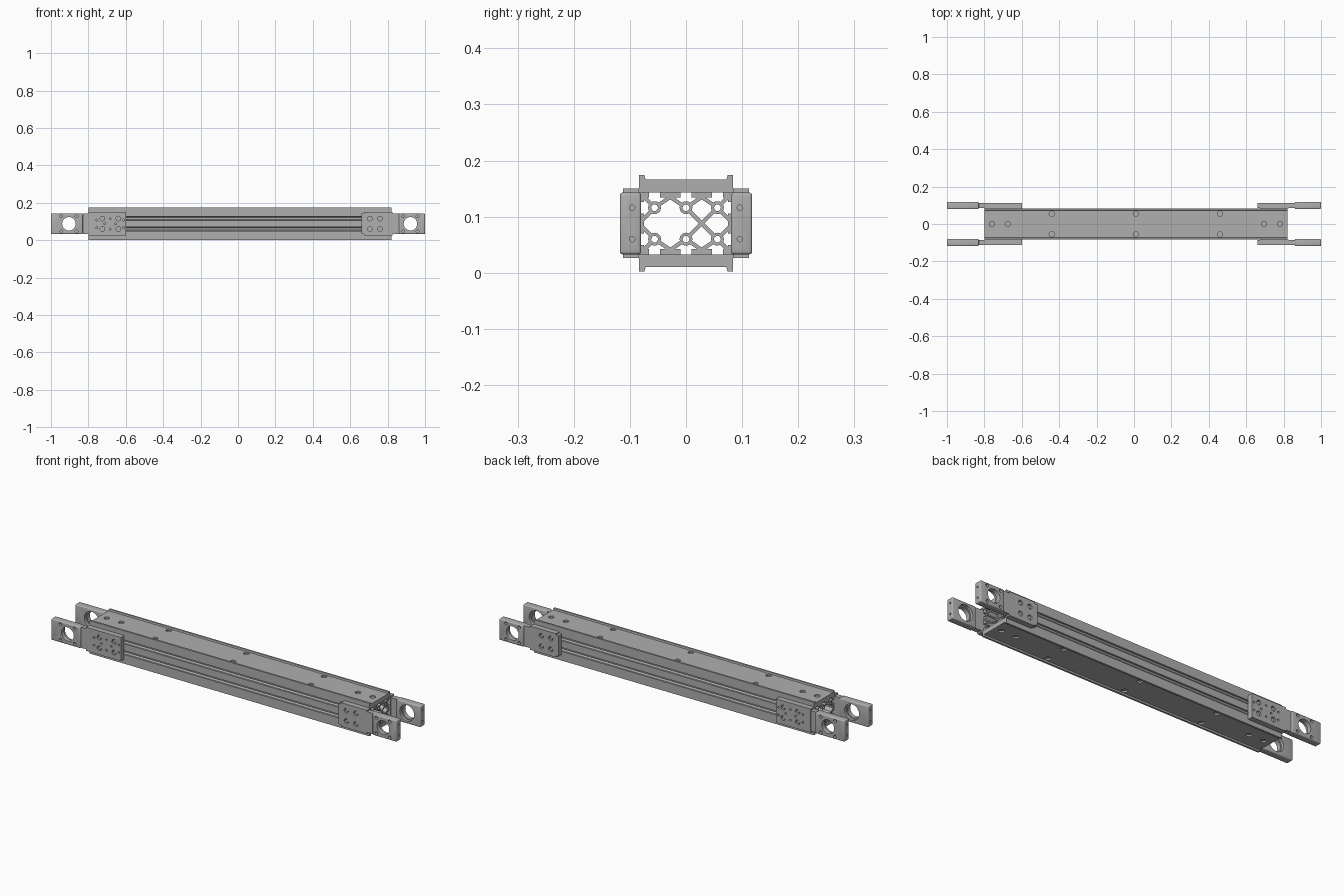
import bpy, bmesh, math
from mathutils import Matrix, Vector

if "Cube" in bpy.data.objects:
    bpy.data.objects.remove(bpy.data.objects["Cube"])

metal = bpy.data.materials.new("aluminium grey")
metal.diffuse_color = (0.43, 0.43, 0.43, 1)
metal.use_nodes = True
metal.node_tree.nodes["Principled BSDF"].inputs["Base Color"].default_value = metal.diffuse_color
MID = 0.088


def finish(name, bm, smooth=True):
    bmesh.ops.recalc_face_normals(bm, faces=bm.faces)
    me = bpy.data.meshes.new(name)
    bm.to_mesh(me)
    bm.free()
    ob = bpy.data.objects.new(name, me)
    bpy.context.collection.objects.link(ob)
    me.materials.append(metal)
    bpy.ops.object.select_all(action='DESELECT')
    ob.select_set(True)
    bpy.context.view_layer.objects.active = ob
    if smooth:
        bpy.ops.object.shade_smooth_by_angle(angle=math.radians(30))
    return ob


def prism(bm, pts, x0, x1):
    """Extrude a (y, z) outline along x."""
    a = [bm.verts.new((x0, y, z)) for y, z in pts]
    b = [bm.verts.new((x1, y, z)) for y, z in pts]
    bm.faces.new(a)
    bm.faces.new(b[::-1])
    n = len(pts)
    for i in range(n):
        bm.faces.new((a[i], b[i], b[(i + 1) % n], a[(i + 1) % n]))


def box(bm, x0, x1, y0, y1, z0, z1):
    y0, y1 = sorted((y0, y1))
    prism(bm, [(y0, z0), (y1, z0), (y1, z1), (y0, z1)], x0, x1)


def cyl(bm, centre, axis, r, length, n=24):
    rot = Vector((0, 0, 1)).rotation_difference(Vector(axis)).to_matrix().to_4x4()
    bmesh.ops.create_cone(bm, cap_ends=True, segments=n, radius1=r, radius2=r,
                          depth=length, matrix=Matrix.Translation(centre) @ rot)


def cut(ob, *cutters):
    for bm in cutters:
        tool = finish("cutter", bm, False)
        tool.hide_render = True
        mod = ob.modifiers.new("holes", 'BOOLEAN')
        mod.operation, mod.solver, mod.object = 'DIFFERENCE', 'EXACT', tool
        bpy.context.view_layer.objects.active = ob
        bpy.ops.object.modifier_apply(modifier=mod.name)
        bpy.data.objects.remove(tool)
    ob.select_set(True)
    bpy.context.view_layer.objects.active = ob
    bpy.ops.object.shade_smooth_by_angle(angle=math.radians(30))


# slotted core: hubs, diagonal webs and slot lips
bm = bmesh.new()
X0, X1 = -0.798, 0.815


def strut(p, q, t=0.0035):
    p, q = Vector(p), Vector(q)
    d = (q - p).normalized()
    n = Vector((-d.y, d.x)) * t
    p = p + d * 0.009
    prism(bm, [p + n, p - n, q - n, q + n], X0, X1)


def hub(y, z, ro=0.0115, ri=0.006, n=16):
    rings = []
    for x in (X0, X1):
        for r in (ro, ri):
            rings.append([bm.verts.new((x, y + r * math.cos(2 * math.pi * i / n),
                                        z + r * math.sin(2 * math.pi * i / n))) for i in range(n)])
    a, b, c, d = rings
    for u, v in ((a, c), (c, d), (d, b), (b, a)):
        for i in range(n):
            j = (i + 1) % n
            bm.faces.new((u[i], u[j], v[j], v[i]))


for s in (-1, 1):
    hz = MID + s * 0.028
    for y in (-0.056, 0, 0.056):
        hub(y, hz)
    for t in (-1, 1):
        lip = (t * 0.028, MID + s * 0.047)
        strut((0, hz), lip)
        strut((t * 0.056, hz), lip)
        strut((t * 0.056, hz), (t * 0.077, MID + s * 0.049))
        strut((t * 0.056, hz), (t * 0.079, MID + s * 0.005))
        za, zb = sorted((MID + s * 0.046, MID + s * 0.0555))
        box(bm, X0, X1, t * 0.010, t * 0.046, za, zb)
        box(bm, X0, X1, t * 0.066, t * 0.084, za, zb)
        za, zb = sorted((MID + s * 0.038, MID + s * 0.046))
        box(bm, X0, X1, t * 0.075, t * 0.084, za, zb)
    # crossed webs on one half only
    strut((0, hz), (0.028, MID))
    strut((0.056, hz), (0.028, MID))
for t in (-1, 1):
    box(bm, X0, X1, t * 0.075, t * 0.084, MID - 0.018, MID + 0.018)
finish("slotted_core", bm)

# top and bottom cover channels with raised lips and screws
screws = [(x, 0) for x in (-0.76, -0.675, 0.695, 0.78)]
screws += [(x, y) for x in (-0.44, 0.01, 0.46) for y in (-0.055, 0.055)]
for s, name in ((1, "top_cover"), (-1, "bottom_cover")):
    def zz(h):
        return MID + s * h
    bm = bmesh.new()
    prism(bm, [(-0.084, zz(0.055)), (0.084, zz(0.055)), (0.084, zz(0.086)), (0.074, zz(0.086)),
               (0.072, zz(0.078)), (-0.072, zz(0.078)), (-0.074, zz(0.086)), (-0.084, zz(0.086))],
          -0.80, 0.82)
    cover = finish(name, bm)
    holes, heads = bmesh.new(), bmesh.new()
    for x, y in screws:
        cyl(holes, (x, y, zz(0.078)), (0, 0, 1), 0.014, 0.024)
        cyl(heads, (x, y, zz(0.068)), (0, 0, 1), 0.0095, 0.010, 16)
    cut(cover, holes)
    finish(name + "_screws", heads)

# end brackets and bearing arms: side end, plate span, arm span, bore and hole positions
ends = (("left", -1, (-0.80, -0.60), (-0.83, -0.79), (-1.0, -0.83), -0.904,
         (-0.725, -0.64), (-0.945, -0.863)),
        ("right", 1, (0.675, 0.825), (0.66, 0.865), (0.86, 1.0), 0.922,
         (0.705, 0.76), (0.883, 0.96)))
for side, sx, plate, neck, arm, bore, bolts, corners in ends:
    for t, face in ((-1, "front"), (1, "back")):
        # clamp plate
        bm = bmesh.new()
        box(bm, *plate, t * 0.084, t * 0.112, 0.026, 0.150)
        ob = finish(f"{face}_{side}_clamp_plate", bm)
        holes, heads = bmesh.new(), bmesh.new()
        for x in bolts:
            for z in (0.06, 0.116):
                cyl(holes, (x, t * 0.112, z), (0, 1, 0), 0.0125, 0.024)
                cyl(heads, (x, t * 0.103, z), (0, 1, 0), 0.0085, 0.008, 16)
        if side == "left":
            for x, z in ((-0.683, 0.06), (-0.683, 0.116), (-0.712, MID), (-0.655, MID),
                         (-0.755, 0.068), (-0.755, 0.108), (-0.612, 0.068), (-0.612, 0.108)):
                cyl(holes, (x, t * 0.112, z), (0, 1, 0), 0.005, 0.02, 12)
        cut(ob, holes)
        finish(f"{face}_{side}_clamp_bolts", heads)

        # neck joining the plate to the arm
        bm = bmesh.new()
        box(bm, *neck, t * 0.085, t * 0.111, 0.034, 0.142)
        neck_ob = finish(f"{face}_{side}_neck", bm)
        if side == "right":
            pockets = bmesh.new()
            for x in bolts:
                for z in (0.06, 0.116):
                    cyl(pockets, (x, t * 0.112, z), (0, 1, 0), 0.0125, 0.024)
            cut(neck_ob, pockets)

        # bearing arm with rounded edges
        bm = bmesh.new()
        box(bm, *arm, t * 0.080, t * 0.118, 0.033, 0.143)
        bmesh.ops.recalc_face_normals(bm, faces=bm.faces)
        bmesh.ops.bevel(bm, geom=bm.edges[:], offset=0.005, segments=3,
                        profile=0.5, affect='EDGES')
        ob = finish(f"{face}_{side}_bearing_arm", bm)
        through, step = bmesh.new(), bmesh.new()
        cyl(through, (bore, t * 0.1, MID), (0, 1, 0), 0.036, 0.1, 40)
        for x in corners:
            for z in (0.047, 0.129):
                cyl(through, (x, t * 0.118, z), (0, 1, 0), 0.008, 0.03, 16)
        for z in (0.06, 0.116):
            cyl(through, (sx, t * 0.096, z), (1, 0, 0), 0.005, 0.024, 12)
        cyl(step, (bore, t * 0.080, MID), (0, 1, 0), 0.042, 0.03, 40)
        cut(ob, through, step)
